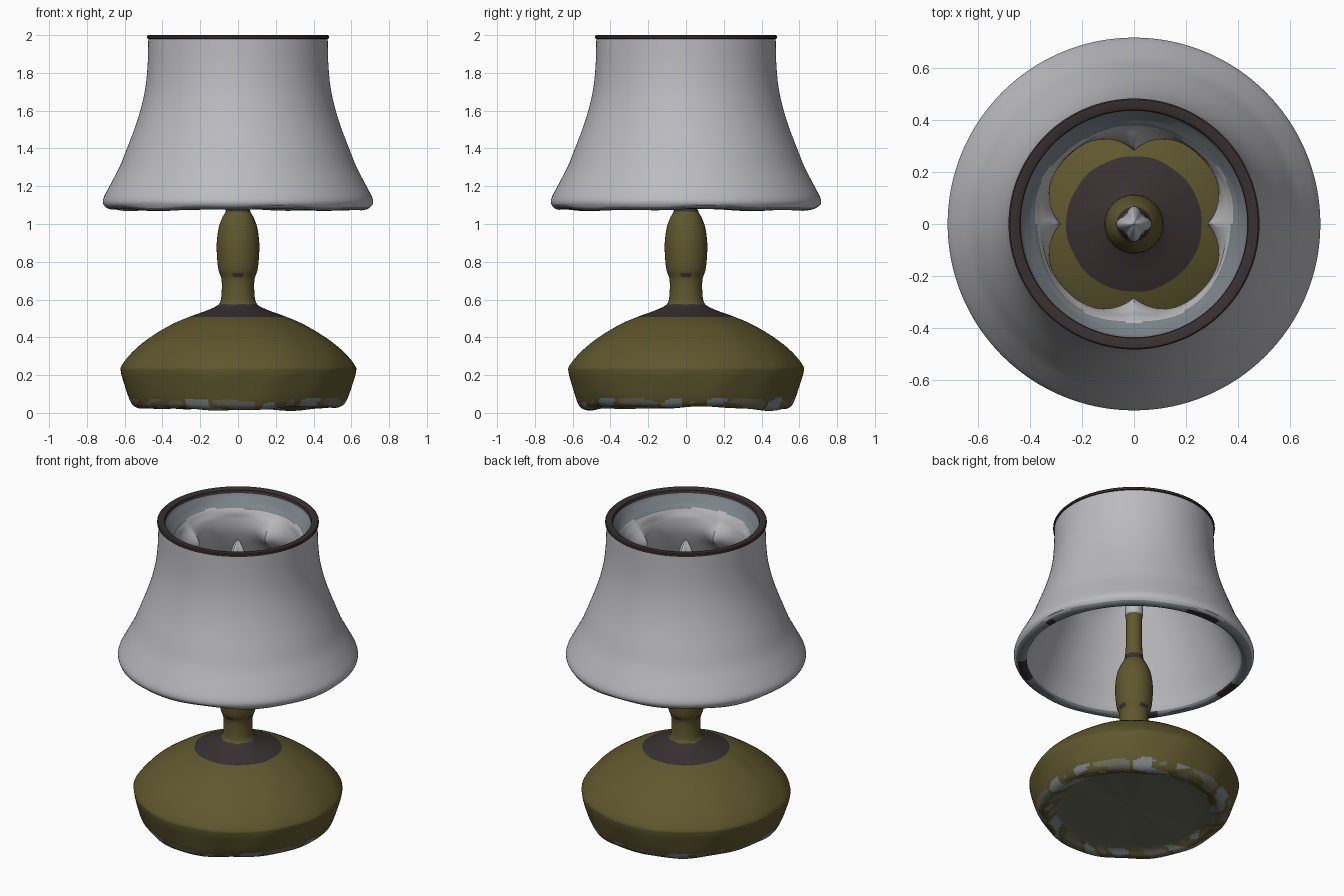
import bpy, bmesh, math

if "Cube" in bpy.data.objects:
    bpy.data.objects.remove(bpy.data.objects["Cube"])

def material(name, rgb):
    m = bpy.data.materials.new(name)
    m.diffuse_color = (*rgb, 1.0)
    m.use_nodes = True
    m.node_tree.nodes["Principled BSDF"].inputs["Base Color"].default_value = m.diffuse_color
    return m

OLIVE, BROWN, WHITE, GREY, DARK = range(5)
MATS = [material("olive_glaze", (0.115, 0.095, 0.027)),
        material("dark_brown", (0.040, 0.029, 0.030)),
        material("shade_white", (0.50, 0.50, 0.525)),
        material("blue_grey", (0.21, 0.235, 0.255)),
        material("underside_grey", (0.15, 0.15, 0.11))]

def smooth_profile(pts, n):
    """Catmull-Rom curve through (radius, z) points."""
    out = []
    for i in range(len(pts) - 1):
        p0, p1 = pts[max(i - 1, 0)], pts[i]
        p2, p3 = pts[i + 1], pts[min(i + 2, len(pts) - 1)]
        for k in range(n):
            t = k / n
            out.append(tuple(0.5 * (2 * b + (c - a) * t + (2 * a - 5 * b + 4 * c - d) * t * t
                                    + (3 * b - a - 3 * c + d) * t ** 3)
                             for a, b, c, d in zip(p0, p1, p2, p3)))
    return out + [pts[-1]]

def lathe(name, profile, colour, shape=None, closed=False, segs=128, angle=40):
    """Revolve a profile; shape(r, z, a) may deform it, colour(r, z, a, nz) picks a material."""
    bm = bmesh.new()
    rings = []
    for r, z in profile:
        if r < 1e-5:
            rings.append([bm.verts.new((0, 0, z))])
            continue
        ring = []
        for s in range(segs):
            a = 2 * math.pi * s / segs
            rr, zz = shape(r, z, a) if shape else (r, z)
            ring.append(bm.verts.new((rr * math.cos(a), rr * math.sin(a), zz)))
        rings.append(ring)
    pairs = list(zip(rings, rings[1:]))
    if closed:
        pairs.append((rings[-1], rings[0]))
    for lo, hi in pairs:
        for s in range(segs):
            t = (s + 1) % segs
            if len(lo) == 1:
                bm.faces.new((lo[0], hi[t], hi[s]))
            elif len(hi) == 1:
                bm.faces.new((lo[s], lo[t], hi[0]))
            else:
                bm.faces.new((lo[s], lo[t], hi[t], hi[s]))
    bmesh.ops.recalc_face_normals(bm, faces=bm.faces)
    for f in bm.faces:
        c = f.calc_center_median()
        f.material_index = colour(math.hypot(c.x, c.y), c.z, math.atan2(c.y, c.x), f.normal.z)
    me = bpy.data.meshes.new(name)
    bm.to_mesh(me)
    bm.free()
    for m in MATS:
        me.materials.append(m)
    ob = bpy.data.objects.new(name, me)
    bpy.context.collection.objects.link(ob)
    bpy.ops.object.select_all(action='DESELECT')
    ob.select_set(True)
    bpy.context.view_layer.objects.active = ob
    bpy.ops.object.shade_smooth_by_angle(angle=math.radians(angle))
    return ob

# Base: squat, domed, slightly lumpy body with a recessed underside
def base_shape(r, z, a):
    low = max(0.0, 1 - z / 0.12) * min(1.0, r / 0.4)
    z += low * (0.010 * math.sin(2 * a + 2.2) + 0.006 * math.sin(5 * a) + 0.003 * math.sin(11 * a))
    r *= 1 + 0.004 * math.sin(7 * a + 9 * z) + 0.003 * math.sin(12 * a - 14 * z)
    return r, z

def base_colour(r, z, a, nz):
    if z > 0.3:
        return BROWN if r < 0.255 else OLIVE
    if nz < 0 and r < 0.46 and z < 0.1:
        return DARK
    patch = math.sin(6 * a + 1) + math.sin(11 * a + 40 * r) + 0.7 * math.sin(17 * a - 50 * z)
    if z < 0.075:
        return GREY if patch > 0.7 else DARK if patch < -0.6 and nz < -0.3 else OLIVE
    return OLIVE

base_pts = [(0, 0.055), (0.25, 0.055), (0.44, 0.05), (0.51, 0.025), (0.555, 0.035), (0.58, 0.075),
            (0.605, 0.15), (0.622, 0.215), (0.617, 0.25), (0.56, 0.32), (0.47, 0.395),
            (0.35, 0.468), (0.245, 0.513), (0.17, 0.54), (0.11, 0.568), (0.08, 0.60)]
lathe("base", smooth_profile(base_pts, 6), base_colour, base_shape, segs=160)

# Neck: narrow throat, bulging grip, dark ring and lamp stem
def neck_colour(r, z, a, nz):
    if 1.065 < z < 1.105:
        return BROWN
    near_axis = abs(math.sin(2 * a)) < 0.5
    return BROWN if 0.72 < z < 0.738 and near_axis else OLIVE

neck_pts = [(0.115, 0.56), (0.093, 0.59), (0.086, 0.65), (0.088, 0.71), (0.104, 0.76),
            (0.112, 0.84), (0.112, 0.91), (0.102, 0.98), (0.085, 1.03), (0.066, 1.065),
            (0.054, 1.105), (0.048, 1.2), (0.048, 1.3), (0.05, 1.4)]
lathe("neck", smooth_profile(neck_pts, 6), neck_colour, segs=64)

# Bulb: pointed, four-lobed spike
def bulb_shape(r, z, a):
    k = max(0.0, min(1.0, (z - 1.45) / 0.2))
    return r * (1 + 0.18 * k * math.cos(4 * a)), z

bulb_pts = [(0, 1.37), (0.05, 1.385), (0.053, 1.45), (0.057, 1.56), (0.058, 1.68),
            (0.048, 1.76), (0.027, 1.83), (0, 1.88)]
lathe("bulb", smooth_profile(bulb_pts, 5), lambda r, z, a, nz: WHITE, bulb_shape, segs=48)

# Shade: flared outer skin, dark top rim, thick lobed inner wall
outer = smooth_profile([(0.672, 1.075), (0.698, 1.085), (0.716, 1.125), (0.675, 1.21), (0.628, 1.30),
                        (0.588, 1.40), (0.546, 1.51), (0.512, 1.62), (0.489, 1.73),
                        (0.478, 1.85), (0.475, 1.98)], 4)
rim = [(0.482, 1.982), (0.482, 1.995), (0.477, 2.0), (0.445, 2.0), (0.438, 1.995), (0.435, 1.975)]
inner = smooth_profile([(0.425, 1.96), (0.402, 1.925), (0.38, 1.895), (0.365, 1.84), (0.366, 1.76),
                        (0.395, 1.66), (0.445, 1.54), (0.505, 1.40), (0.56, 1.27),
                        (0.61, 1.16), (0.635, 1.10), (0.65, 1.08)], 4)

def shade_shape(r, z, a):
    is_inner = any(abs(r - p[0]) < 1e-9 and abs(z - p[1]) < 1e-9 for p in inner)
    if is_inner:
        # the wall pinches inwards along the four axes
        k = math.exp(-((z - 1.76) / 0.09) ** 2)
        r -= 0.085 * k * (1 - abs(math.sin(2 * a))) ** 1.5
        if z > 1.86:
            r += 0.006 * math.sin(5 * a) * min(1.0, (1.96 - z) / 0.04)
    elif z < 1.1:
        z += 0.003 * math.sin(9 * a) + 0.004 * math.sin(4 * a + 1)
    return r, z

def shade_colour(r, z, a, nz):
    if z > 1.975:
        return BROWN
    if z > 1.90 + 0.008 * math.sin(3 * a) and r < 0.45:
        return GREY
    if z < 1.092 and nz < 0.2:
        patch = math.sin(5 * a) + math.sin(8 * a + 2)
        return BROWN if patch > 0.9 and r < 0.69 else GREY
    return WHITE

lathe("lampshade", outer + rim + inner, shade_colour, shade_shape, closed=True, segs=144)
